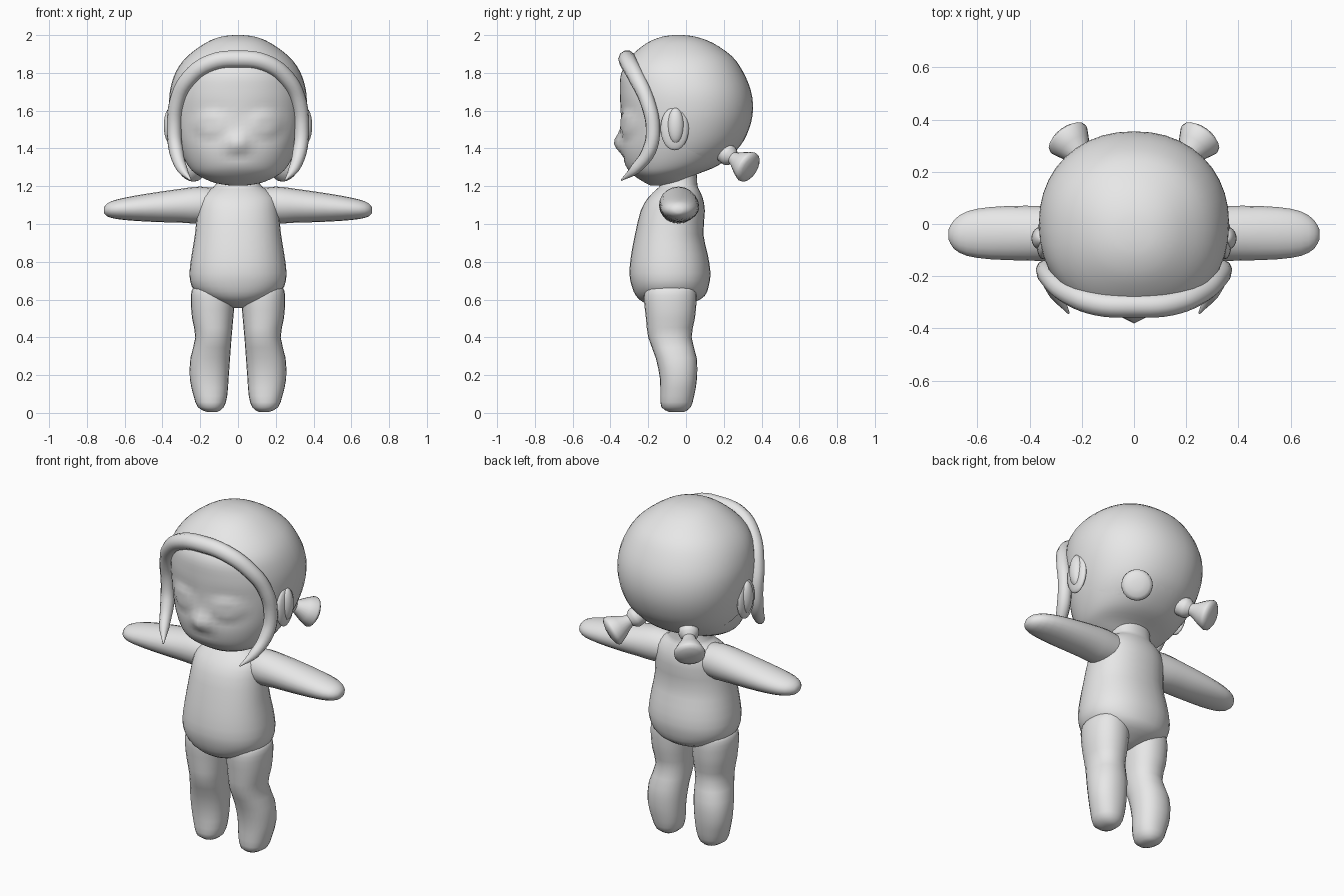
import bpy, bmesh, math
from mathutils import Vector, Matrix

if "Cube" in bpy.data.objects:
    bpy.data.objects.remove(bpy.data.objects["Cube"])

clay = bpy.data.materials.new("plain_grey")
clay.diffuse_color = (0.8, 0.8, 0.8, 1)
clay.use_nodes = True
clay.node_tree.nodes["Principled BSDF"].inputs["Base Color"].default_value = clay.diffuse_color


def finish(ob, mirror=False, angle=50):
    """Give the part its colour, smooth shading and optional mirrored twin."""
    if not ob.data.materials:
        ob.data.materials.append(clay)
    bpy.ops.object.select_all(action='DESELECT')
    ob.select_set(True)
    bpy.context.view_layer.objects.active = ob
    bpy.ops.object.shade_smooth_by_angle(angle=math.radians(angle))
    if mirror:
        ob.modifiers.new("mirror", 'MIRROR').use_mirror_merge = False
    return ob


def spline(rows, sub):
    """Catmull-Rom interpolation of profile rows."""
    out = []
    for i in range(len(rows) - 1):
        p = [rows[max(i - 1, 0)], rows[i], rows[i + 1], rows[min(i + 2, len(rows) - 1)]]
        for k in range(sub):
            t = k / sub
            out.append([0.5 * (2 * b + (c - a) * t + (2 * a - 5 * b + 4 * c - d) * t * t
                               + (3 * b - a - 3 * c + d) * t ** 3) for a, b, c, d in zip(*p)])
    return out + [list(rows[-1])]


def loft(rows, matrix=Matrix(), seg=24, sub=2, power=2.0, grow=0.0):
    """Skin rings given as (height, centre x, centre y, radius x, radius y)."""
    bm = bmesh.new()
    rings = []
    for h, cx, cy, rx, ry in spline(rows, sub):
        ring = []
        for i in range(seg):
            a = 2 * math.pi * i / seg
            c, s = math.cos(a), math.sin(a)
            x = math.copysign(abs(c) ** (2 / power), c) * (rx + grow)
            y = math.copysign(abs(s) ** (2 / power), s) * (ry + grow)
            ring.append(bm.verts.new(matrix @ Vector((cx + x, cy + y, h))))
        rings.append(ring)
    for a, b in zip(rings, rings[1:]):
        for i in range(seg):
            j = (i + 1) % seg
            bm.faces.new((a[i], a[j], b[j], b[i]))
    bm.faces.new(rings[0][::-1])
    bm.faces.new(rings[-1])
    bmesh.ops.recalc_face_normals(bm, faces=bm.faces)
    return bm


def make(name, bm, mirror=False, angle=50):
    me = bpy.data.meshes.new(name)
    bm.to_mesh(me)
    bm.free()
    ob = bpy.data.objects.new(name, me)
    bpy.context.collection.objects.link(ob)
    return finish(ob, mirror, angle)


def body_rows(profile):
    """Turn (z, half width, front y, back y) into rings."""
    return [(z, 0, (f + b) / 2, w, (b - f) / 2) for z, w, f, b in profile]


# Head with flat face
head_rows = body_rows([
    (1.205, .05, -.19, -.08), (1.22, .13, -.22, -.02), (1.26, .215, -.28, .05),
    (1.31, .265, -.32, .17), (1.40, .31, -.345, .275), (1.50, .34, -.35, .328),
    (1.60, .355, -.348, .347), (1.70, .352, -.35, .335), (1.80, .32, -.342, .293),
    (1.88, .26, -.285, .235), (1.95, .165, -.2, .135), (1.983, .085, -.12, .045),
    (1.992, .015, -.055, -.025)])
bm = loft(head_rows, seg=56, sub=4, power=2.15)


def bump(u, v, power=2):
    return math.exp(-(u * u + v * v) ** (power / 2))


# Nose, eyes in shallow sockets, and mouth dent
for v in bm.verts:
    x, y, z = v.co
    if y < -.1:
        v.co.y -= .036 * bump(x / .05, (z - 1.43) / .05)
        v.co.y += .014 * bump((abs(x) - .14) / .13, (z - 1.52) / .1)
        v.co.y -= .018 * bump((abs(x) - .145) / .085, (z - 1.53) / .068, 8)
        v.co.y += .008 * bump(x / .06, (z - 1.355) / .02)
make("head", bm)

# Hair cap: shell trimmed along the nape and behind the face
bm = loft(head_rows, seg=40, sub=3, power=2.15, grow=.008)
bmesh.ops.translate(bm, verts=bm.verts, vec=(0, 0, .008))
for point, normal in (((0, 0, 1.40), (0, .5, 1)), ((0, -.12, 1.45), (0, .42, .18))):
    bmesh.ops.bisect_plane(bm, geom=bm.verts[:] + bm.edges[:] + bm.faces[:],
                           plane_co=point, plane_no=normal, clear_inner=True)
make("hair_cap", bm)

# Fringe roll framing the face, tapering into side locks
half = [(.14, -.305, 1.855, .046), (.255, -.262, 1.775, .044), (.322, -.205, 1.65, .04),
        (.338, -.175, 1.5, .038), (.328, -.195, 1.39, .038), (.295, -.27, 1.29, .028),
        (.25, -.342, 1.232, .004)]
path = [(-x, y, z, r) for x, y, z, r in reversed(half)] + [(0, -.312, 1.873, .047)] + half
cu = bpy.data.curves.new("fringe_roll", 'CURVE')
cu.dimensions = '3D'
cu.bevel_depth = 1.0
cu.bevel_resolution = 3
cu.resolution_u = 5
cu.use_fill_caps = True
sp = cu.splines.new('BEZIER')
sp.bezier_points.add(len(path) - 1)
for bp, (x, y, z, r) in zip(sp.bezier_points, path):
    bp.co = (x, y, z)
    bp.radius = r
    bp.handle_left_type = bp.handle_right_type = 'AUTO'
fringe = bpy.data.objects.new("fringe_roll", cu)
bpy.context.collection.objects.link(fringe)
bpy.context.view_layer.objects.active = fringe
fringe.select_set(True)
bpy.ops.object.select_all(action='DESELECT')
fringe.select_set(True)
bpy.ops.object.convert(target='MESH')
finish(bpy.context.view_layer.objects.active)


# Ears and the tuft of hair around them
def ellipsoid(name, centre, size):
    bm = bmesh.new()
    bmesh.ops.create_uvsphere(bm, u_segments=20, v_segments=12, radius=1,
                              matrix=Matrix.Translation(centre) @ Matrix.Diagonal((*size, 1)))
    make(name, bm, mirror=True)


ellipsoid("ears", (.357, -.055, 1.52), (.036, .044, .095))
ellipsoid("ear_tufts", (.35, -.06, 1.505), (.025, .075, .115))

# Pigtails: tied root and flared end
start, direction = Vector((.15, .19, 1.385)), Vector((.105, .14, -.085))
place = Matrix.Translation(start) @ direction.to_track_quat('Z', 'Y').to_matrix().to_4x4()
tail = [(0, .05), (.05, .056), (.065, .05), (.082, .034), (.1, .04), (.145, .066),
        (.185, .085), (.198, .083), (.21, .065), (.218, .03)]
make("pigtails", loft([(t, 0, 0, r, r) for t, r in tail], place, seg=20, sub=1),
     mirror=True, angle=60)

# Torso with neck
make("torso", loft(body_rows([
    (.555, .03, -.14, -.04), (.585, .12, -.225, .045), (.62, .2, -.265, .1),
    (.67, .245, -.287, .12), (.74, .257, -.3, .13), (.84, .245, -.29, .115),
    (.945, .228, -.27, .092), (1.07, .215, -.24, .1), (1.14, .2, -.2, .088),
    (1.185, .15, -.155, .068), (1.21, .118, -.135, .06), (1.3, .11, -.12, .055)]),
    seg=32, power=2.2))

# Arms: lofted along x
along_x = Matrix(((0, 0, 1, 0), (1, 0, 0, 0), (0, 1, 0, 0), (0, 0, 0, 1)))
make("arms", loft([
    (.08, -.04, 1.1, .09, .085), (.2, -.04, 1.1, .103, .098), (.3, -.037, 1.097, .105, .09),
    (.42, -.035, 1.09, .105, .08), (.55, -.035, 1.083, .1, .066), (.64, -.037, 1.078, .085, .052),
    (.69, -.04, 1.075, .055, .036), (.71, -.04, 1.073, .02, .014)], along_x, seg=20), mirror=True)

# Legs: (z, inner x, outer x, front y, back y)
leg = [(.005, .11, .165, -.09, -.01), (.03, .075, .213, -.13, .025), (.09, .057, .235, -.136, .043),
       (.18, .05, .255, -.138, .058), (.29, .042, .252, -.16, .057), (.4, .034, .226, -.2, .03),
       (.5, .025, .243, -.212, .047), (.59, .018, .25, -.222, .056), (.645, .02, .246, -.22, .055),
       (.67, .04, .225, -.2, .04), (.69, .09, .17, -.12, -.04)]
make("legs", loft([(z, (i + o) / 2, (f + b) / 2, (o - i) / 2, (b - f) / 2)
                   for z, i, o, f, b in leg], seg=24, power=2.2), mirror=True)
